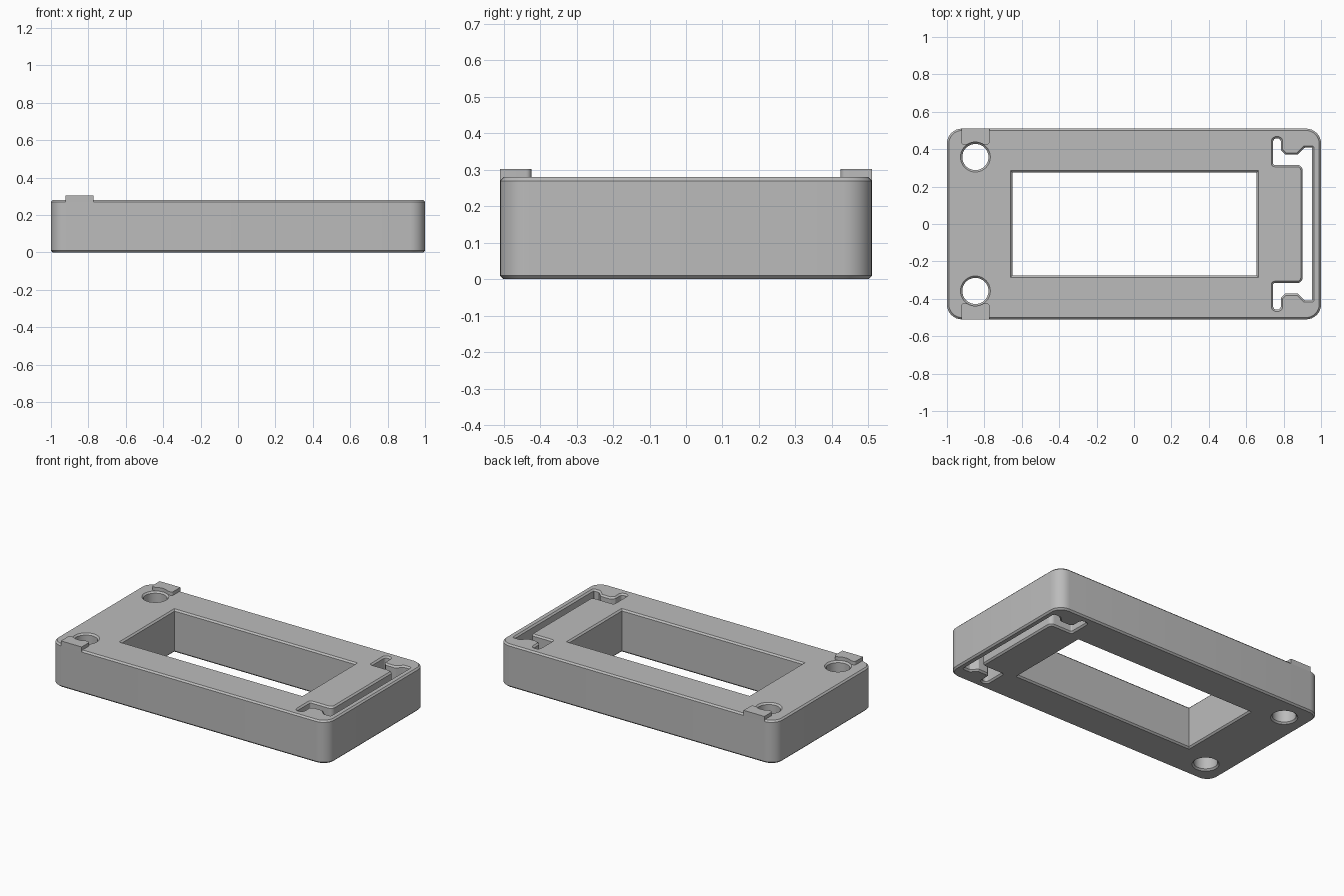
import bpy, bmesh, math
from mathutils import Vector

cube = bpy.data.objects.get("Cube")
if cube:
    bpy.data.objects.remove(cube, do_unlink=True)

HEIGHT, CHAMFER, HALF_DEPTH = 0.28, 0.01, 0.51

grey = bpy.data.materials.new("plain grey")
grey.use_nodes = True
grey.diffuse_color = (0.5, 0.5, 0.5, 1)
grey.node_tree.nodes["Principled BSDF"].inputs["Base Color"].default_value = (0.5, 0.5, 0.5, 1)


def rounded(corners, steps=6):
    """Turn (x, y, radius) corners into an outline with rounded corners."""
    out = []
    for i, (x, y, r) in enumerate(corners):
        p = Vector((x, y))
        if r == 0:
            out.append(p)
            continue
        a = (Vector(corners[i - 1][:2]) - p).normalized()
        b = (Vector(corners[(i + 1) % len(corners)][:2]) - p).normalized()
        half = a.angle(b) / 2
        centre = p + (a + b).normalized() * r / math.sin(half)
        start = p + a * r / math.tan(half) - centre
        end = p + b * r / math.tan(half) - centre
        turn = math.atan2(start.x * end.y - start.y * end.x, start.dot(end))
        for k in range(steps + 1):
            t = turn * k / steps
            c, s = math.cos(t), math.sin(t)
            out.append(centre + Vector((start.x * c - start.y * s, start.x * s + start.y * c)))
    return out


def offset(points, d):
    """Move a counter-clockwise outline outwards by d."""
    out = []
    for i, p in enumerate(points):
        a = (p - points[i - 1]).normalized()
        b = (points[(i + 1) % len(points)] - p).normalized()
        na, nb = Vector((a.y, -a.x)), Vector((b.y, -b.x))
        out.append(p + (na + nb) * d / (1 + na.dot(nb)))
    return out


def rectangle(x0, x1, y, r):
    return rounded([(x0, -y, r), (x1, -y, r), (x1, y, r), (x0, y, r)], 8)


def circle(cx, cy, r, n=40):
    return [Vector((cx + r * math.cos(math.tau * i / n), cy + r * math.sin(math.tau * i / n)))
            for i in range(n)]


def plate(name, loops, z0, z1, chamfer):
    """Solid plate: the first loop is the outside, the others are through holes."""
    bm = bmesh.new()
    caps = [[], []]
    for i, loop in enumerate(loops):
        rim = offset(loop, -chamfer if i == 0 else chamfer)
        levels = [(loop, z0), (loop, z1)]
        if chamfer:
            levels = [(rim, z0), (loop, z0 + chamfer), (loop, z1 - chamfer), (rim, z1)]
        rings = [[bm.verts.new((p.x, p.y, z)) for p in pts] for pts, z in levels]
        n = len(loop)
        for low, high in zip(rings, rings[1:]):
            for k in range(n):
                m = (k + 1) % n
                bm.faces.new((low[k], low[m], high[m], high[k]))
        for cap, ring in zip(caps, (rings[0], rings[-1])):
            cap += [bm.edges.get((ring[k], ring[(k + 1) % n])) for k in range(n)]
    for cap in caps:
        bmesh.ops.triangle_fill(bm, edges=cap, use_beauty=True, use_dissolve=False)
    bmesh.ops.recalc_face_normals(bm, faces=bm.faces)
    mesh = bpy.data.meshes.new(name)
    bm.to_mesh(mesh)
    bm.free()
    mesh.materials.append(grey)
    obj = bpy.data.objects.new(name, mesh)
    bpy.context.collection.objects.link(obj)
    bpy.ops.object.select_all(action='DESELECT')
    obj.select_set(True)
    bpy.context.view_layer.objects.active = obj
    bpy.ops.object.shade_smooth_by_angle(angle=math.radians(30))
    return obj


# Bracket-shaped slot: upper half, mirrored to the lower half
half_slot = [(0.953, 0.408, 0.004), (0.913, 0.408, 0.008), (0.876, 0.371, 0.008),
             (0.808, 0.371, 0.008), (0.785, 0.394, 0.008), (0.785, 0.458, 0.018),
             (0.744, 0.458, 0.018), (0.744, 0.316, 0.008), (0.902, 0.316, 0.03)]
slot = rounded(half_slot + [(x, -y, r) for x, y, r in reversed(half_slot)])

# Frame with window, two round holes and the slot
HOLE_X, HOLE_Y, HOLE_R = -0.848, 0.358, 0.07
plate("frame", [rectangle(-1, 1, HALF_DEPTH, 0.08),
                rectangle(-0.65, 0.655, 0.275, 0),
                circle(HOLE_X, HOLE_Y, HOLE_R),
                circle(HOLE_X, -HOLE_Y, HOLE_R), slot], 0, HEIGHT, CHAMFER)

# Raised tabs at the edges, scooped around the hole rims
TAB_W, TAB_Y = 0.075, 0.424
rim = HOLE_R + CHAMFER
spread = math.acos((TAB_Y - HOLE_Y) / rim)
scoop = [(HOLE_X + rim * math.sin(t), HOLE_Y + rim * math.cos(t), 0)
         for t in (spread * (k / 5 - 1) for k in range(11))]
tab = rounded([(HOLE_X - TAB_W, TAB_Y, 0.015)] + scoop +
              [(HOLE_X + TAB_W, TAB_Y, 0.015),
               (HOLE_X + TAB_W, HALF_DEPTH, 0), (HOLE_X - TAB_W, HALF_DEPTH, 0)])
mirrored = [Vector((p.x, -p.y)) for p in reversed(tab)]
plate("back_tab", [tab], HEIGHT - CHAMFER, 0.303, 0)
plate("front_tab", [mirrored], HEIGHT - CHAMFER, 0.303, 0)
